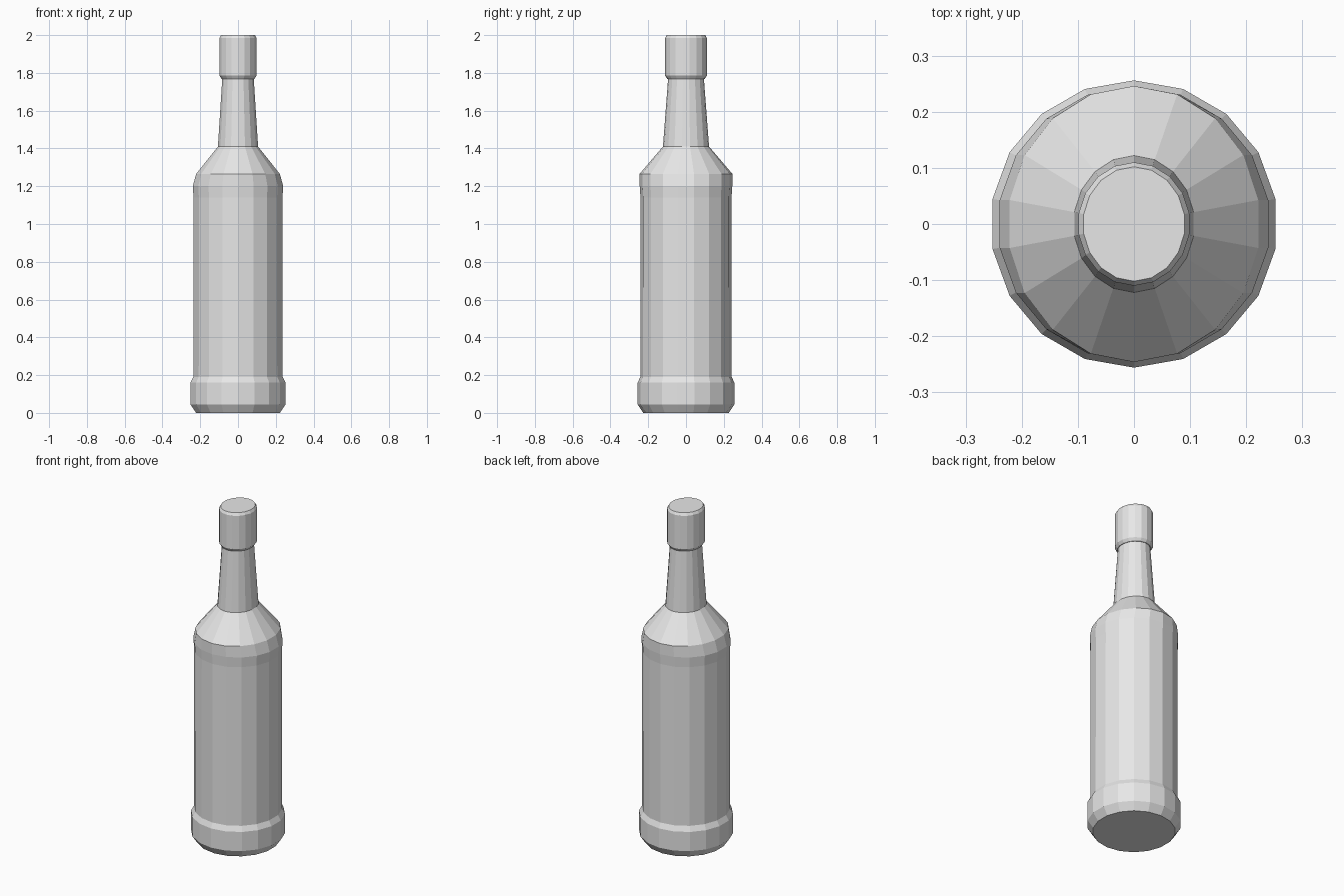
import bpy
import bmesh
from math import cos, sin, radians

SIDES = 18

if "Cube" in bpy.data.objects:
    bpy.data.objects.remove(bpy.data.objects["Cube"], do_unlink=True)

grey = bpy.data.materials.new("light grey")
grey.use_nodes = True
colour = (0.8, 0.8, 0.8, 1.0)
grey.diffuse_color = colour
grey.node_tree.nodes["Principled BSDF"].inputs["Base Color"].default_value = colour


def turned_part(name, profile):
    """Stack faceted oval rings (x radius, y radius, z) and cap both ends."""
    bm = bmesh.new()
    rings = []
    for rx, ry, z in profile:
        angles = [radians(10 + i * 360 / SIDES) for i in range(SIDES)]
        rings.append([bm.verts.new((rx * cos(a), ry * sin(a), z)) for a in angles])
    for low, high in zip(rings, rings[1:]):
        for i in range(SIDES):
            j = (i + 1) % SIDES
            bm.faces.new((low[i], low[j], high[j], high[i]))
    bm.faces.new(rings[0][::-1])
    bm.faces.new(rings[-1])
    mesh = bpy.data.meshes.new(name)
    bm.to_mesh(mesh)
    bm.free()
    mesh.materials.append(grey)
    part = bpy.data.objects.new(name, mesh)
    bpy.context.collection.objects.link(part)
    return part


# Glass: chamfered foot, body, shoulder and tapering neck
turned_part("bottle", [
    (0.225, 0.226, 0.0),
    (0.256, 0.256, 0.045),
    (0.256, 0.256, 0.16),
    (0.240, 0.242, 0.19),
    (0.239, 0.241, 1.14),
    (0.243, 0.245, 1.20),
    (0.225, 0.246, 1.265),
    (0.108, 0.122, 1.41),
    (0.084, 0.094, 1.78),
])

# Stopper cap with chamfered rims
turned_part("cap", [
    (0.088, 0.099, 1.768),
    (0.100, 0.110, 1.785),
    (0.100, 0.110, 1.985),
    (0.091, 0.102, 2.0),
])
